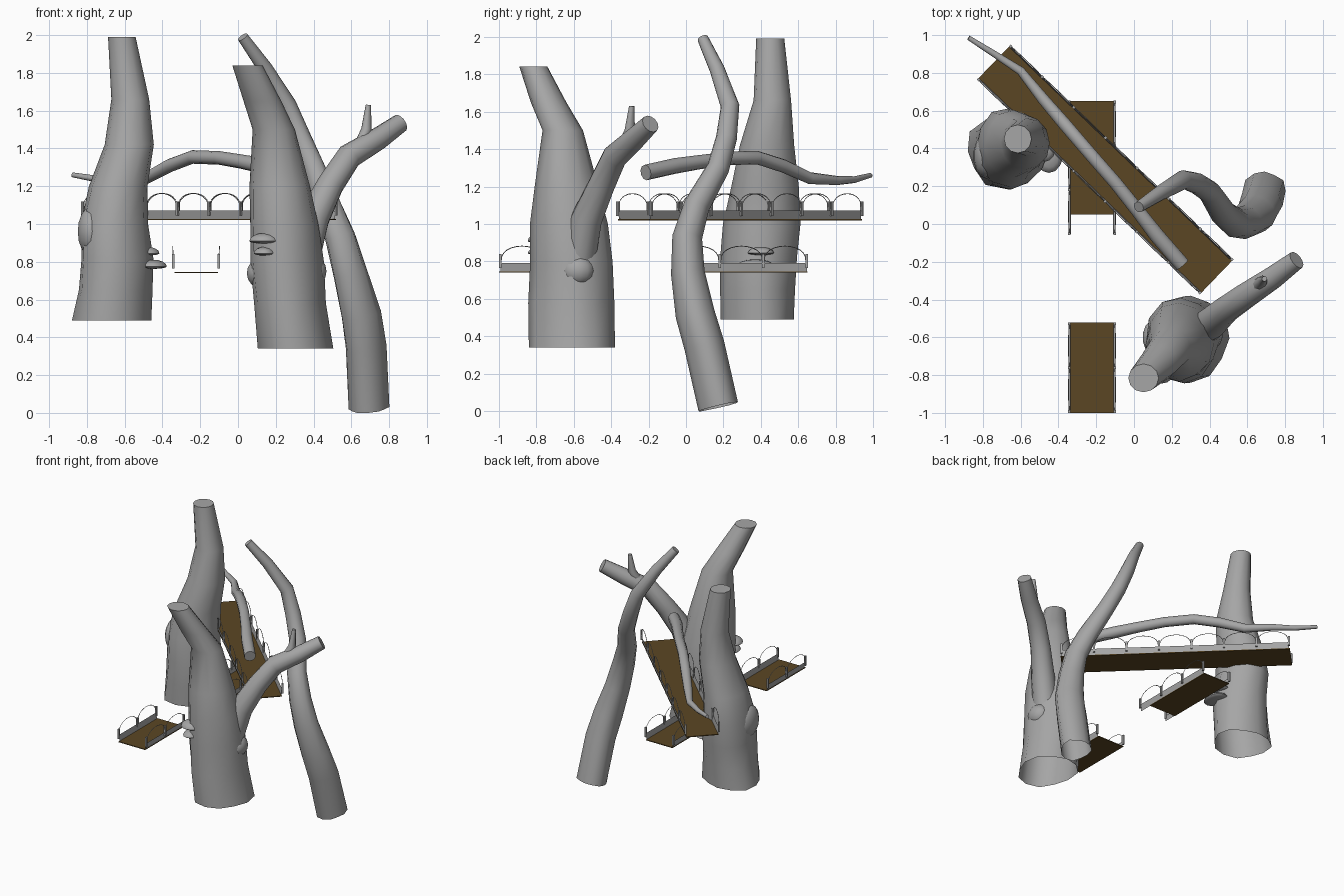
import bpy, bmesh, math
from mathutils import Vector, Matrix

if "Cube" in bpy.data.objects:
    bpy.data.objects.remove(bpy.data.objects["Cube"])


def material(name, rgb):
    m = bpy.data.materials.new(name)
    m.diffuse_color = (*rgb, 1)
    m.use_nodes = True
    m.node_tree.nodes["Principled BSDF"].inputs["Base Color"].default_value = m.diffuse_color
    return m


GREY = material("bark grey", (0.38, 0.38, 0.38))
BROWN = material("plank brown", (0.105, 0.062, 0.017))


def finish(name, bm, mat, smooth=True):
    me = bpy.data.meshes.new(name)
    bm.to_mesh(me)
    bm.free()
    ob = bpy.data.objects.new(name, me)
    bpy.context.collection.objects.link(ob)
    me.materials.append(mat)
    if smooth:
        bpy.ops.object.select_all(action='DESELECT')
        ob.select_set(True)
        bpy.context.view_layer.objects.active = ob
        bpy.ops.object.shade_smooth_by_angle(angle=math.radians(50))
    return ob


def sweep(bm, pts, sides=12, flat=False, lobe=0.0, ref=(0, 0, 1), cap_start=False):
    """Tube through (x, y, z, ra, rb) rings; flat keeps rings level."""
    rings = []
    pos = [Vector(p[:3]) for p in pts]
    for i, p in enumerate(pts):
        if flat:
            u, v = Vector((1, 0, 0)), Vector((0, 1, 0))
        else:
            t = (pos[min(i + 1, len(pos) - 1)] - pos[max(i - 1, 0)]).normalized()
            v = t.cross(Vector(ref)).normalized()
            u = v.cross(t)
        amp = lobe * (1 - i / (len(pts) - 1))
        ring = []
        for k in range(sides):
            a = 2 * math.pi * k / sides
            f = 1 + amp * (math.sin(3 * a + 0.5 + 0.5 * i) + 0.5 * math.sin(5 * a + i))
            ring.append(bm.verts.new(pos[i] + u * p[3] * f * math.cos(a) + v * p[-1] * f * math.sin(a)))
        rings.append(ring)
    for a, b in zip(rings, rings[1:]):
        for k in range(sides):
            n = (k + 1) % sides
            bm.faces.new((a[k], a[n], b[n], b[k]))
    bm.faces.new(rings[-1])
    if cap_start:
        bm.faces.new(rings[0][::-1])


def tube(name, pts, **kw):
    bm = bmesh.new()
    sweep(bm, pts, **kw)
    if not kw.get("flat"):
        bmesh.ops.recalc_face_normals(bm, faces=bm.faces)
    return finish(name, bm, GREY)


def blob(name, loc, size, flat_below=False):
    bm = bmesh.new()
    bmesh.ops.create_uvsphere(bm, u_segments=14, v_segments=8, radius=1)
    for v in bm.verts:
        if flat_below and v.co.z < 0:
            v.co.z *= 0.35
        v.co = Vector(loc) + Vector(c * s for c, s in zip(v.co, size))
    return finish(name, bm, GREY)


# Left trunk
tube("left_trunk", [
    (-.675, .385, .49, .21, .195), (-.66, .385, .65, .195, .2),
    (-.65, .39, .82, .19, .205), (-.66, .405, 1.0, .178, .207),
    (-.635, .42, 1.2, .155, .18), (-.575, .43, 1.42, .13, .145),
    (-.57, .46, 1.66, .1, .1), (-.615, .45, 1.99, .073, .075)],
    flat=True, lobe=.06)
blob("left_trunk_knot", (-.78, .36, .96), (.07, .12, .13))

# Front trunk with forked limb and twig
tube("front_trunk", [
    (.30, -.605, .34, .2, .23), (.265, -.61, .58, .19, .23),
    (.25, -.61, .8, .195, .22), (.24, -.625, 1.0, .18, .208),
    (.22, -.64, 1.2, .16, .17), (.19, -.66, 1.5, .112, .108),
    (.13, -.735, 1.65, .1, .095), (.05, -.815, 1.84, .08, .075)],
    flat=True, lobe=.05)
tube("front_trunk_limb", [
    (.33, -.58, .75, .09), (.40, -.53, 1.03, .085), (.49, -.45, 1.21, .072),
    (.59, -.38, 1.36, .068), (.74, -.28, 1.45, .06), (.86, -.19, 1.535, .05)],
    ref=(1, -1, 0))
tube("front_trunk_twig", [(.65, -.33, 1.42, .035), (.68, -.3, 1.5, .028), (.69, -.29, 1.63, .014)],
     sides=8, ref=(1, 0, 0))
blob("front_trunk_knot", (.40, -.58, .75), (.07, .09, .08))
blob("front_trunk_burl", (.12, -.6, .74), (.075, .1, .08))

# Slender leaning trunk
tube("slender_trunk", [
    (.69, .175, .025, .108), (.67, .1, .35, .108), (.645, .05, .52, .105),
    (.59, .01, .74, .09), (.54, .005, .93, .08), (.475, .055, 1.1, .07),
    (.40, .17, 1.3, .06), (.33, .215, 1.46, .056), (.26, .235, 1.63, .05),
    (.14, .165, 1.83, .04), (.025, .09, 1.99, .03)],
    lobe=.07, ref=(1, 0, 0))

# Long branch lying above the bridge
tube("crossing_branch", [
    (-.875, .985, 1.26, .013), (-.74, .9, 1.237, .018), (-.6, .81, 1.232, .024),
    (-.48, .66, 1.245, .032), (-.36, .52, 1.31, .036), (-.24, .38, 1.355, .036),
    (-.1, .22, 1.35, .036), (.02, .07, 1.33, .038), (.12, -.06, 1.31, .042),
    (.255, -.215, 1.275, .042)], sides=10, cap_start=True)

# Shelf fungi
blob("left_fungus_large", (-.45, .37, .775), (.075, .1, .036), True)
blob("left_fungus_small", (-.47, .4, .845), (.055, .07, .032), True)
blob("front_fungus_large", (.14, -.77, .91), (.082, .075, .042), True)
blob("front_fungus_small", (.14, -.77, .845), (.058, .075, .034), True)


def walkway(name, centre, z, angle, width, deck, rail, spans):
    """Deck with a side strip, posts and arched hoops on both edges."""
    place = Matrix.Translation((*centre, z)) @ Matrix.Rotation(angle, 4, 'Z')

    def box(bm, loc, size):
        m = Matrix.Translation(loc) @ Matrix.Diagonal((*size, 1))
        bmesh.ops.create_cube(bm, size=1, matrix=m)

    bm = bmesh.new()
    box(bm, ((deck[0] + deck[1]) / 2, 0, .003), (deck[1] - deck[0], width - .01, .006))
    bm.transform(place)
    finish(name + "_deck", bm, BROWN, False)

    bm = bmesh.new()
    step = (rail[1] - rail[0]) / spans
    for s in (-1, 1):
        y0, y1 = s * (width / 2 - .008), s * width / 2
        # side strip leaning slightly outward
        bm.faces.new([bm.verts.new(c) for c in (
            (rail[0], y0, .001), (rail[1], y0, .001), (rail[1], y1, .052), (rail[0], y1, .052))])
        for i in range(spans + 1):
            box(bm, (rail[0] + i * step, y1, .062), (.014, .014, .076))
        for i in range(spans):
            mid = rail[0] + (i + .5) * step
            arch = []
            for k in range(13):
                t = math.pi * k / 12
                h = max(math.sin(t), 0) ** .8
                arch.append((mid - step * .48 * math.cos(t), y1 + s * .004 * h, .06 + .082 * h, .0022))
            sweep(bm, arch, sides=4, ref=(0, 1, 0), cap_start=True)
    bm.transform(place)
    finish(name + "_railing", bm, GREY, False)


# Diagonal bridge and the two small landings
walkway("bridge", (-.152, .288), 1.02, math.radians(-43.9), .244, (-.818, .818), (-.812, .812), 7)
walkway("front_landing", (-.222, -.76), .74, math.pi / 2, .24, (-.24, .24), (-.232, .232), 2)
walkway("rear_landing", (-.222, .3), .74, math.pi / 2, .24, (-.25, .35), (-.352, .345), 3)
